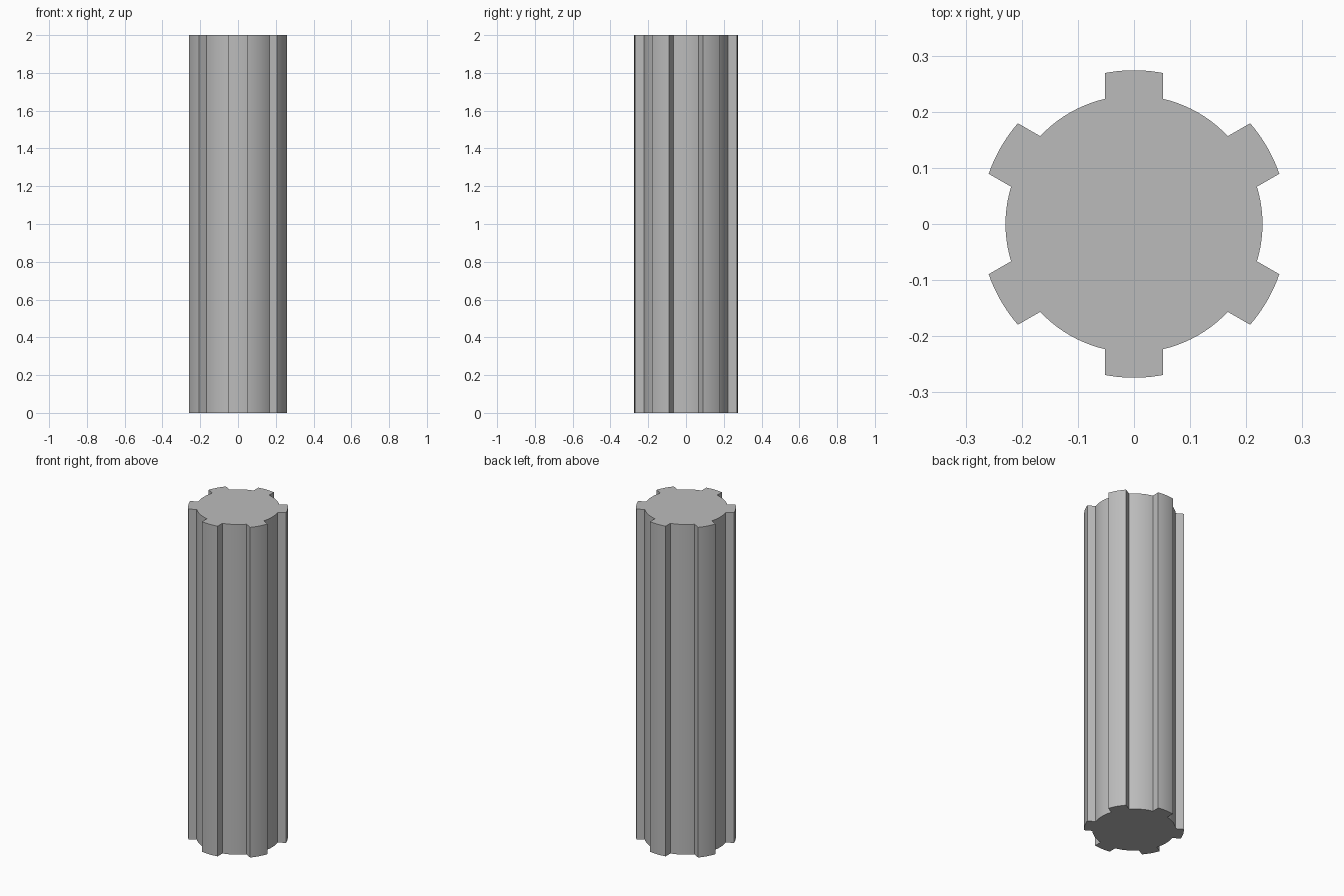
import bpy, bmesh, math
from math import asin, cos, sin, radians

cube = bpy.data.objects.get("Cube")
if cube:
    bpy.data.objects.remove(cube, do_unlink=True)

HEIGHT = 2.0
ROOT_R, TIP_R = 0.229, 0.274
HALF_WIDTH = 0.052
TEETH = 6
STEPS = 10

# Plain grey material
grey = bpy.data.materials.new("plain_grey")
grey.use_nodes = True
colour = (0.5, 0.5, 0.5, 1)
grey.diffuse_color = colour
grey.node_tree.nodes["Principled BSDF"].inputs["Base Color"].default_value = colour


def arc(radius, start, end):
    """Points along an arc, both ends included."""
    angles = [start + (end - start) * i / STEPS for i in range(STEPS + 1)]
    return [(radius * cos(a), radius * sin(a), 0) for a in angles]


# Spline cross-section: parallel-sided teeth joined by root arcs
pitch = 2 * math.pi / TEETH
tip_half = asin(HALF_WIDTH / TIP_R)
root_half = asin(HALF_WIDTH / ROOT_R)
outline = []
for k in range(TEETH):
    mid = radians(30) + k * pitch
    outline += arc(TIP_R, mid - tip_half, mid + tip_half)
    outline += arc(ROOT_R, mid + root_half, mid + pitch - root_half)

# Extrude the section into the shaft
bm = bmesh.new()
base = bm.faces.new([bm.verts.new(p) for p in outline])
top = bmesh.ops.extrude_face_region(bm, geom=[base], use_keep_orig=True)
verts = [g for g in top["geom"] if isinstance(g, bmesh.types.BMVert)]
bmesh.ops.translate(bm, verts=verts, vec=(0, 0, HEIGHT))
bmesh.ops.recalc_face_normals(bm, faces=bm.faces)
mesh = bpy.data.meshes.new("splined_shaft")
bm.to_mesh(mesh)
bm.free()
mesh.materials.append(grey)

shaft = bpy.data.objects.new("splined_shaft", mesh)
bpy.context.collection.objects.link(shaft)
bpy.ops.object.select_all(action="DESELECT")
shaft.select_set(True)
bpy.context.view_layer.objects.active = shaft
bpy.ops.object.shade_smooth_by_angle(angle=radians(30))
